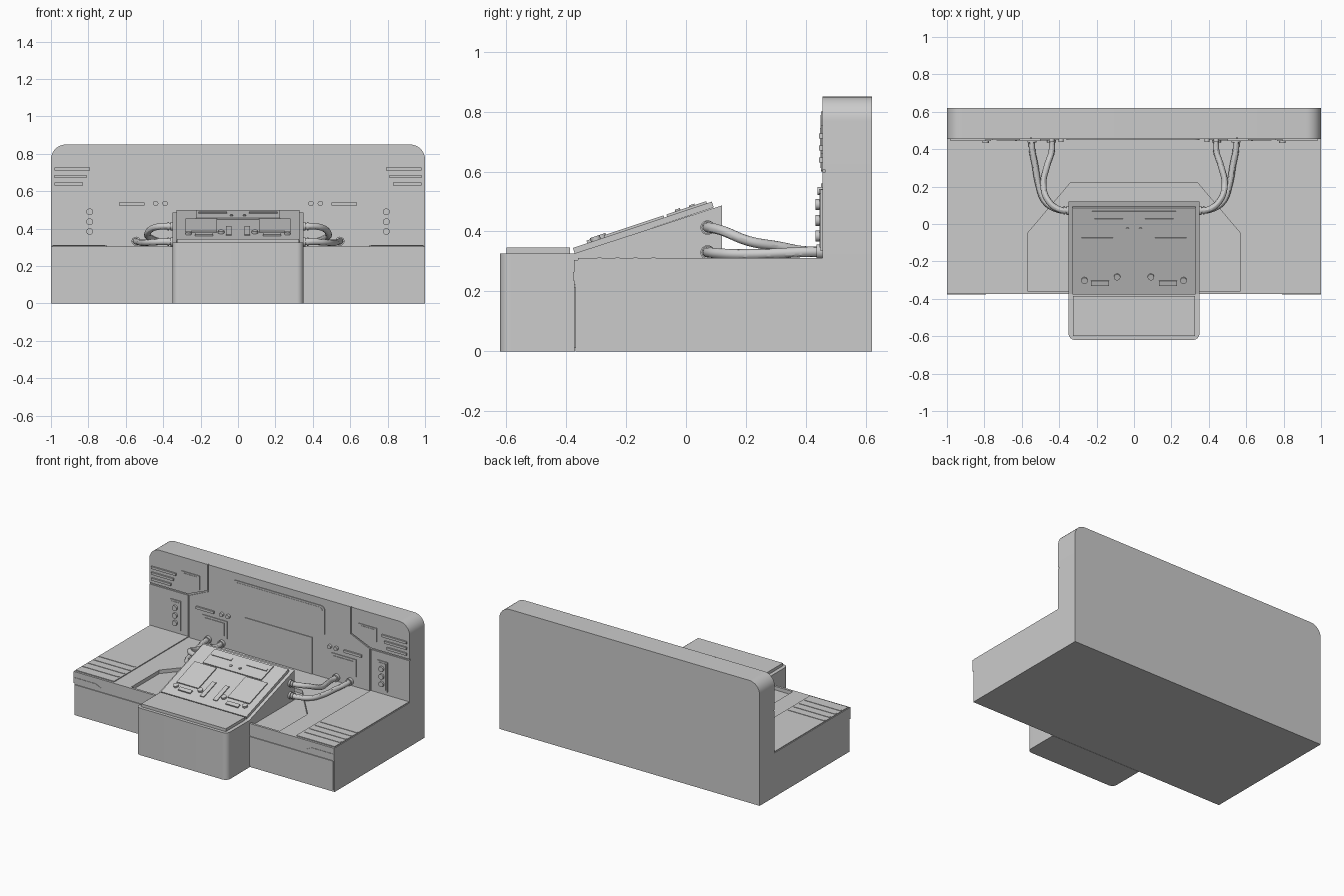
import bpy, bmesh, math
from mathutils import Matrix, Vector

if "Cube" in bpy.data.objects:
    bpy.data.objects.remove(bpy.data.objects["Cube"])


def frame(origin, x, y):
    """Local drawing plane: x and y in the plane, z is the extrusion direction."""
    x, y = Vector(x), Vector(y)
    m = Matrix((x, y, x.cross(y))).transposed().to_4x4()
    m.translation = origin
    return m


SLOPE = math.atan(1 / 3)
TOP = frame((0, 0, 0), (1, 0, 0), (0, 1, 0))
FRONT = frame((0, 0, 0), (1, 0, 0), (0, 0, 1))       # extrudes towards -y
SIDE = frame((0, 0, 0), (0, 1, 0), (0, 0, 1))        # extrudes towards +x
DESK = frame((0, -0.375, 0.326), (1, 0, 0), (0, math.cos(SLOPE), math.sin(SLOPE)))


def prism(name, pts, plane, lo, hi):
    bm = bmesh.new()
    face = bm.faces.new([bm.verts.new((p[0], p[1], lo)) for p in pts])
    ext = bmesh.ops.extrude_face_region(bm, geom=[face])
    for v in ext["geom"]:
        if isinstance(v, bmesh.types.BMVert):
            v.co.z = hi
    bm.transform(plane)
    bmesh.ops.recalc_face_normals(bm, faces=bm.faces)
    mesh = bpy.data.meshes.new(name)
    bm.to_mesh(mesh)
    bm.free()
    ob = bpy.data.objects.new(name, mesh)
    bpy.context.collection.objects.link(ob)
    return ob


def arc(cx, cy, r, a0, a1, n=8):
    return [(cx + r * math.cos(math.radians(a0 + (a1 - a0) * i / n)),
             cy + r * math.sin(math.radians(a0 + (a1 - a0) * i / n))) for i in range(n + 1)]


def rect(x0, x1, y0, y1, r=(0, 0, 0, 0)):
    """Rectangle with corner radii: bottom left, bottom right, top right, top left."""
    if x0 > x1:
        x0, x1 = x1, x0
        r = (r[1], r[0], r[3], r[2])
    pts = []
    for (x, y, sx, sy), a, q in zip(
            ((x0, y0, 1, 1), (x1, y0, -1, 1), (x1, y1, -1, -1), (x0, y1, 1, -1)),
            (180, 270, 0, 90), r):
        pts += arc(x + sx * q, y + sy * q, q, a, a + 90) if q else [(x, y)]
    return pts


def disc(x, y, r):
    return arc(x, y, r, 0, 345, 23)


def flip(pts, s):
    return [(p[0] * s, p[1]) for p in pts]


def pipe(name, pts, radius):
    cu = bpy.data.curves.new(name, 'CURVE')
    cu.dimensions = '3D'
    cu.bevel_depth, cu.bevel_resolution, cu.resolution_u = radius, 4, 10
    cu.use_fill_caps = True
    sp = cu.splines.new('BEZIER')
    sp.bezier_points.add(len(pts) - 1)
    for b, p in zip(sp.bezier_points, pts):
        b.co = p
        b.handle_left_type = b.handle_right_type = 'AUTO'
    tmp = bpy.data.objects.new(name, cu)
    bpy.context.collection.objects.link(tmp)
    bpy.context.view_layer.update()
    mesh = bpy.data.meshes.new_from_object(tmp.evaluated_get(bpy.context.evaluated_depsgraph_get()))
    bpy.data.objects.remove(tmp)
    bpy.context.collection.objects.link(bpy.data.objects.new(name, mesh))


# Base block with a sunken bay around the desk
prism("base", rect(-1, 1, -0.368, 0.62), TOP, 0, 0.28)
prism("base_deck", [(-1, -0.368), (-0.57, -0.368), (-0.57, -0.05), (-0.34, 0.22), (0.34, 0.22),
                    (0.57, -0.05), (0.57, -0.368), (1, -0.368), (1, 0.62), (-1, 0.62)], TOP, 0.28, 0.305)
prism("bay_lip", rect(-0.57, 0.57, -0.368, -0.358), TOP, 0.28, 0.305)

# Back wall
prism("back_wall", rect(-1, 1, 0.305, 0.85, (0, 0, 0.08, 0.08)), FRONT, -0.62, -0.463)
half = [(0.693, 0.305), (0.693, 0.597), (0.547, 0.662), (0.547, 0.85)]
prism("wall_centre_plate", half + flip(half[::-1], -1), FRONT, -0.463, -0.455)
prism("upper_screen", rect(-0.36, 0.35, 0.6, 0.8, (0.01, 0.01, 0.03, 0.03)), FRONT, -0.456, -0.450)
prism("upper_screen_face", rect(-0.345, 0.335, 0.612, 0.788, (0.01, 0.01, 0.025, 0.025)), FRONT, -0.451, -0.448)
prism("lower_screen", rect(-0.265, 0.255, 0.306, 0.56), FRONT, -0.456, -0.450)

for s, side in ((-1, "left"), (1, "right")):
    # Front fascia
    prism(side + "_fascia_lower", rect(s * 0.34, s * 0.99, 0.012, 0.214), FRONT, 0.36, 0.374)
    prism(side + "_fascia_upper", rect(s * 0.34, s * 1, 0.224, 0.305), FRONT, 0.36, 0.374)
    prism(side + "_fascia_trim", flip([(0.79, 0.236), (1, 0.236), (1, 0.265), (0.83, 0.265), (0.79, 0.246)], s),
          FRONT, 0.37, 0.377)

    # Raised deck plate with ribs
    prism(side + "_deck_plate", rect(s * 0.7, s * 0.995, -0.36, 0.455), TOP, 0.304, 0.311)
    for i in range(4):
        y = -0.295 + 0.06 * i
        prism(side + "_deck_rib", rect(s * 0.71, s * 0.99, y, y + 0.014, (0.006, 0, 0, 0.006)), TOP, 0.31, 0.314)

    # Side wall plates
    prism(side + "_upper_plate", flip([(0.553, 0.85), (0.553, 0.668), (0.703, 0.606), (1, 0.606)]
                                      + arc(0.92, 0.77, 0.08, 0, 90), s), FRONT, -0.463, -0.455)
    prism(side + "_lower_plate", rect(s * 0.703, s * 1, 0.305, 0.596), FRONT, -0.463, -0.455)
    for i in range(3):
        z = 0.63 + 0.04 * i
        prism(side + "_wall_slat", rect(s * (0.83 - 0.02 * i), s * 0.98, z, z + 0.016), FRONT, -0.456, -0.444)
    prism(side + "_square_frame", rect(s * 0.61, s * 0.75, 0.66, 0.755), FRONT, -0.456, -0.450)
    prism(side + "_square_face", rect(s * 0.625, s * 0.735, 0.67, 0.745), FRONT, -0.451, -0.447)

    # Knob strip
    prism(side + "_knob_panel", rect(s * 0.755, s * 0.832, 0.335, 0.54), FRONT, -0.456, -0.448)
    prism(side + "_knob_panel_face", rect(s * 0.765, s * 0.822, 0.346, 0.529), FRONT, -0.449, -0.445)
    for z in (0.385, 0.437, 0.49):
        prism(side + "_wall_knob", disc(s * 0.793, z, 0.018), FRONT, -0.446, -0.432)

    # Inner wall instruments
    prism(side + "_wall_bar", rect(s * 0.5, s * 0.635, 0.524, 0.541), FRONT, -0.456, -0.443)
    for x in (0.39, 0.44):
        prism(side + "_wall_button", disc(s * x, 0.535, 0.014), FRONT, -0.456, -0.438)
    prism(side + "_wall_hatch", rect(s * 0.4, s * 0.59, 0.375, 0.495), FRONT, -0.456, -0.450)
    prism(side + "_wall_hatch_face", rect(s * 0.42, s * 0.57, 0.39, 0.48), FRONT, -0.451, -0.446)

    # Cables from desk to wall, with end collars
    pipe(side + "_upper_cable", [(s * x, y, z) for x, y, z in (
        (0.34, 0.072, 0.413), (0.4, 0.078, 0.413), (0.455, 0.12, 0.403), (0.485, 0.21, 0.368),
        (0.465, 0.31, 0.35), (0.44, 0.39, 0.335), (0.44, 0.46, 0.333))], 0.017)
    pipe(side + "_lower_cable", [(s * x, y, z) for x, y, z in (
        (0.34, 0.072, 0.33), (0.41, 0.078, 0.33), (0.475, 0.12, 0.326), (0.51, 0.21, 0.324),
        (0.53, 0.32, 0.328), (0.545, 0.4, 0.332), (0.545, 0.46, 0.333))], 0.017)
    for z in (0.413, 0.33):
        prism(side + "_desk_collar", disc(0.072, z, 0.024), SIDE, s * 0.34, s * 0.362)
        prism(side + "_desk_collar_ring", disc(0.074, z, 0.022), SIDE, s * 0.368, s * 0.378)
    for x in (0.44, 0.545):
        prism(side + "_wall_collar", disc(s * x, 0.333, 0.024), FRONT, -0.456, -0.435)

    # Desk controls
    prism(side + "_desk_pad", rect(s * 0.112, s * 0.28, 0.115, 0.325), DESK, 0.018, 0.026)
    prism(side + "_desk_slider", rect(s * 0.035, s * 0.065, 0.06, 0.205), DESK, 0.018, 0.025)
    prism(side + "_desk_switch", rect(s * 0.135, s * 0.23, 0.055, 0.083), DESK, 0.018, 0.028)
    for x, u in ((0.265, 0.085), (0.09, 0.105)):
        prism(side + "_desk_knob", disc(s * x, u, 0.017), DESK, 0.018, 0.032)
    prism(side + "_desk_bar", rect(s * 0.06, s * 0.21, 0.415, 0.435), DESK, 0.025, 0.031)
    prism(side + "_desk_button", disc(s * 0.035, 0.375, 0.009), DESK, 0.025, 0.032)

# Desk pedestal and sloped console
prism("pedestal", rect(-0.35, 0.35, -0.62, -0.37, (0.035, 0.035, 0, 0)), TOP, 0, 0.326)
prism("pedestal_top", rect(-0.325, 0.325, -0.598, -0.386), TOP, 0.325, 0.346)
prism("console_body", [(-0.375, 0.28), (0.12, 0.28), (0.12, 0.487), (-0.375, 0.326)], SIDE, -0.35, 0.35)
prism("console_plate", rect(-0.328, 0.328, 0.004, 0.492), DESK, -0.002, 0.019)
prism("console_header", rect(-0.225, 0.225, 0.335, 0.475), DESK, 0.018, 0.026)

for ob in bpy.context.scene.objects:
    ob.select_set(True)
    bpy.context.view_layer.objects.active = ob
bpy.ops.object.shade_smooth_by_angle(angle=math.radians(30))
